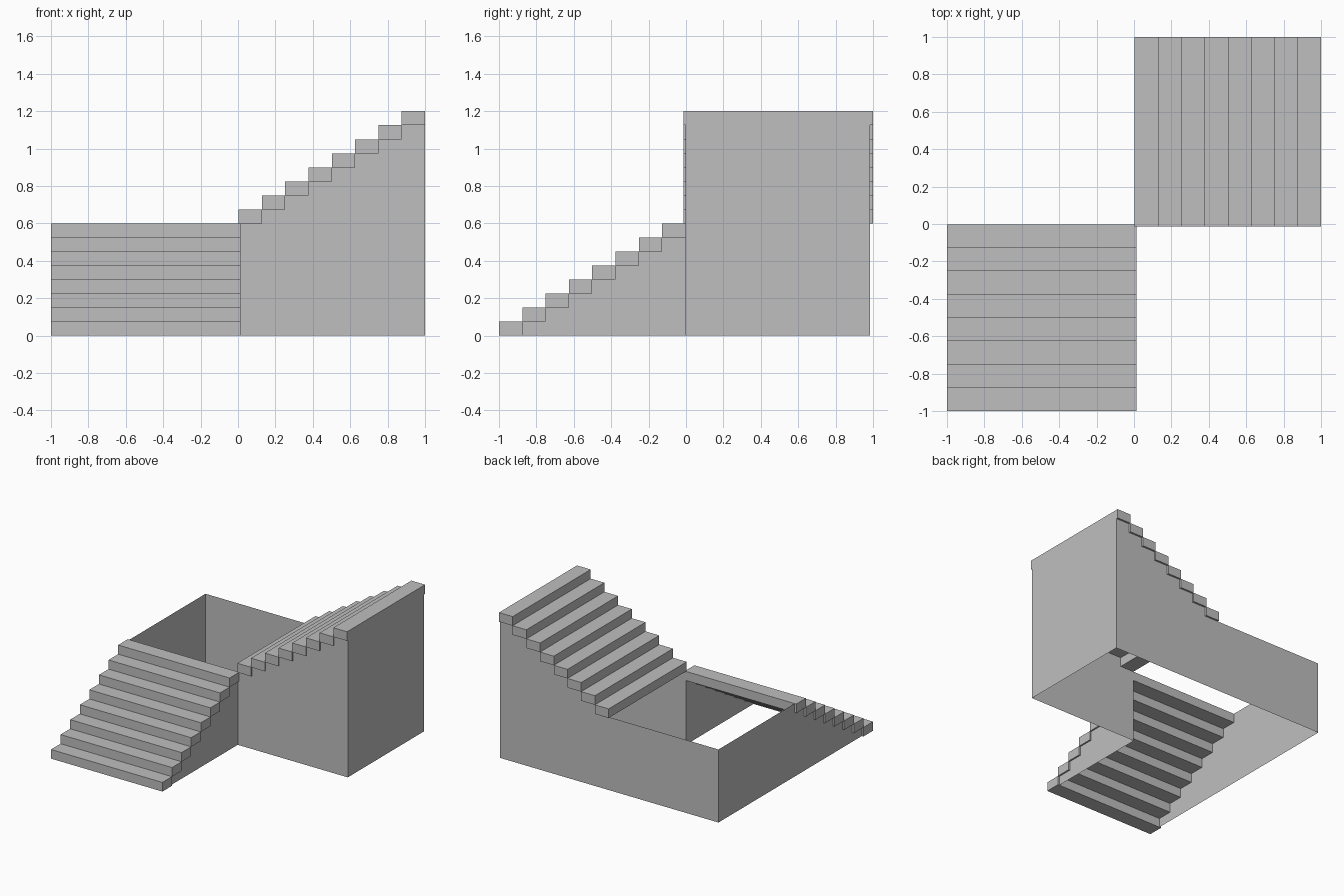
import bpy
import bmesh
from mathutils import Vector

cube = bpy.data.objects.get("Cube")
if cube:
    bpy.data.objects.remove(cube, do_unlink=True)

STEPS = 8          # steps per flight
RISE = 0.075
RUN = 0.1246
LOW, HIGH = 0.6, 1.2
WALL = 0.985       # distance of the outer walls from the centre
LIP = 0.013        # overhang of the treads past the walls

grey = bpy.data.materials.new("plain_grey")
grey.use_nodes = True
grey.diffuse_color = (0.52, 0.52, 0.52, 1)
grey.node_tree.nodes["Principled BSDF"].inputs["Base Color"].default_value = (0.52, 0.52, 0.52, 1)


def finish(name, bm):
    mesh = bpy.data.meshes.new(name)
    bm.to_mesh(mesh)
    bm.free()
    mesh.materials.append(grey)
    obj = bpy.data.objects.new(name, mesh)
    bpy.context.collection.objects.link(obj)
    return obj


def box(name, lo, hi):
    bm = bmesh.new()
    bmesh.ops.create_cube(bm, size=1)
    lo, hi = Vector(lo), Vector(hi)
    for v in bm.verts:
        v.co = (lo + hi) / 2 + v.co * (hi - lo)
    return finish(name, bm)


def sheet(name, points, outward):
    """A thin flat wall whose face points outward."""
    bm = bmesh.new()
    face = bm.faces.new([bm.verts.new(p) for p in points])
    face.normal_update()
    if face.normal.dot(Vector(outward)) < 0:
        face.normal_flip()
    return finish(name, bm)


def sawtooth(start, base, first=0):
    """Outline running up along the undersides of the steps."""
    points = []
    for i in range(first, STEPS):
        z = base + i * RISE
        points += [(start + i * RUN, z), (start + (i + 1) * RUN, z)]
    return points


# Treads of both flights
Y0 = -1.0
X0 = 1.0 - STEPS * RUN
for i in range(STEPS):
    y, x = Y0 + i * RUN, X0 + i * RUN
    z = i * RISE
    box(f"lower_step_{i + 1}", (-1, y, z), (LIP, y + RUN, z + RISE))
    box(f"upper_step_{i + 1}", (x, -LIP, LOW + z), (x + RUN, 1, LOW + z + RISE))

# Walls beside the lower flight; the outer one runs on to the back corner
end = Y0 + STEPS * RUN
lower = [(Y0 + RUN, 0)] + sawtooth(Y0, 0, 1)
inner = lower + [(end, 0)]
outer = lower + [(end, LOW), (WALL, LOW), (WALL, 0)]
sheet("lower_inner_wall", [(0, y, z) for y, z in inner], (1, 0, 0))
sheet("lower_outer_wall", [(-WALL, y, z) for y, z in outer], (-1, 0, 0))

# Walls beside the upper flight; the back one runs on to the outer corner
upper = sawtooth(X0, LOW) + [(1, 0)]
front = [(0, 0), (0, LOW)] + upper
back = [(-WALL, 0), (-WALL, LOW)] + upper
sheet("upper_front_wall", [(x, end, z) for x, z in front], (0, -1, 0))
sheet("upper_back_wall", [(x, WALL, z) for x, z in back], (0, 1, 0))

# Tall end wall below the top step
top = HIGH - RISE
sheet("tall_end_wall", [(1, end, 0), (1, WALL, 0), (1, WALL, top), (1, end, top)], (1, 0, 0))
